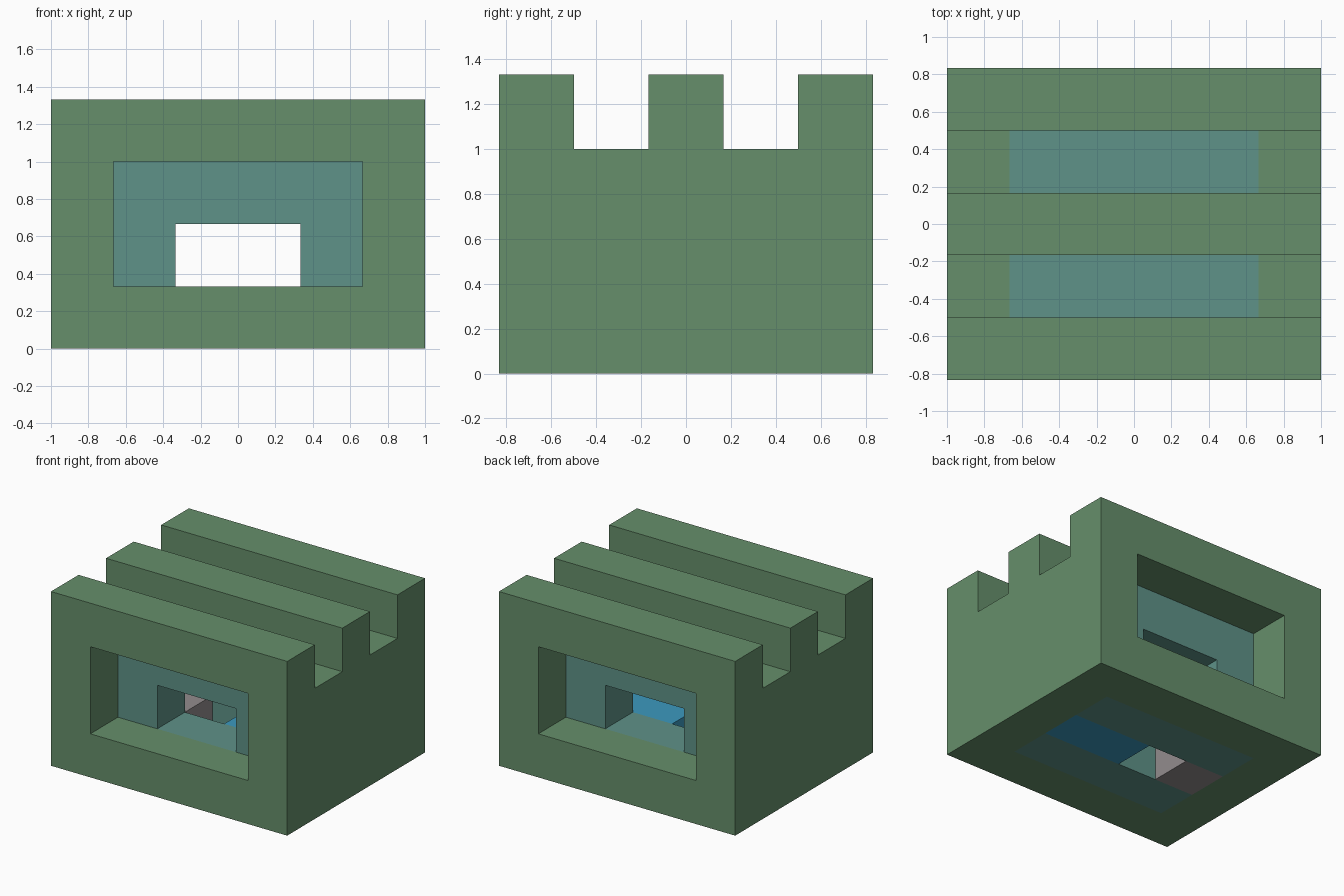
import bpy
import bmesh
from math import radians
from mathutils import Vector

if "Cube" in bpy.data.objects:
    bpy.data.objects.remove(bpy.data.objects["Cube"], do_unlink=True)

U = 1 / 3               # edge of one unit cube
NX, NY, NZ = 6, 5, 4    # overall size in units


def material(name, rgb):
    mat = bpy.data.materials.new(name)
    mat.use_nodes = True
    mat.diffuse_color = (*rgb, 1)
    mat.node_tree.nodes["Principled BSDF"].inputs["Base Color"].default_value = (*rgb, 1)
    return mat


def build_piece(name, mat, rule):
    """Join every unit cube accepted by rule(x, y, z) into one clean shell."""
    cells = {(x, y, z) for x in range(NX) for y in range(NY) for z in range(NZ) if rule(x, y, z)}
    bm = bmesh.new()
    for cell in cells:
        centre = Vector(cell) + Vector((0.5, 0.5, 0.5))
        for axis in range(3):
            for sign in (-1, 1):
                step = Vector((0, 0, 0))
                step[axis] = sign
                if tuple(int(c + s) for c, s in zip(cell, step)) in cells:
                    continue
                a, b = Vector((0, 0, 0)), Vector((0, 0, 0))
                a[(axis + 1) % 3] = 0.5
                b[(axis + 2) % 3] = 0.5 * sign
                mid = centre + step / 2
                corners = (mid - a - b, mid + a - b, mid + a + b, mid - a + b)
                bm.faces.new([bm.verts.new(c) for c in corners])
    bmesh.ops.remove_doubles(bm, verts=bm.verts, dist=0.001)
    bmesh.ops.dissolve_limit(bm, angle_limit=radians(1), verts=bm.verts, edges=bm.edges)
    for v in bm.verts:
        v.co = (v.co - Vector((NX / 2, NY / 2, 0))) * U
    mesh = bpy.data.meshes.new(name)
    bm.to_mesh(mesh)
    bm.free()
    mesh.materials.append(mat)
    obj = bpy.data.objects.new(name, mesh)
    bpy.context.collection.objects.link(obj)


def in_core(x, y, z):
    return 1 <= x <= 4 and 1 <= y <= 3 and z <= 2


# Outer frame: window front and back, room for the core, two grooves on top
def frame_rule(x, y, z):
    window = 1 <= x <= 4 and 1 <= z <= 2
    groove = z == 3 and y in (1, 3)
    return not (window or groove or in_core(x, y, z))


# Inner core: narrow tunnel through it, hollow middle layer under a roof
def core_rule(x, y, z):
    tunnel = x in (2, 3) and z == 1
    hollow = y == 2 and z <= 1
    return in_core(x, y, z) and not (tunnel or hollow)


build_piece("outer_frame", material("moss green", (0.133, 0.275, 0.147)), frame_rule)
build_piece("inner_core", material("teal", (0.113, 0.287, 0.246)), core_rule)

# Floor blocks in the middle layer, with a gap between them
build_piece("long_floor_block", material("sky blue", (0.045, 0.32, 0.52)),
            lambda x, y, z: x in (3, 4) and y == 2 and z == 0)
build_piece("short_floor_block", material("warm grey", (0.29, 0.265, 0.27)),
            lambda x, y, z: x == 1 and y == 2 and z == 0)
